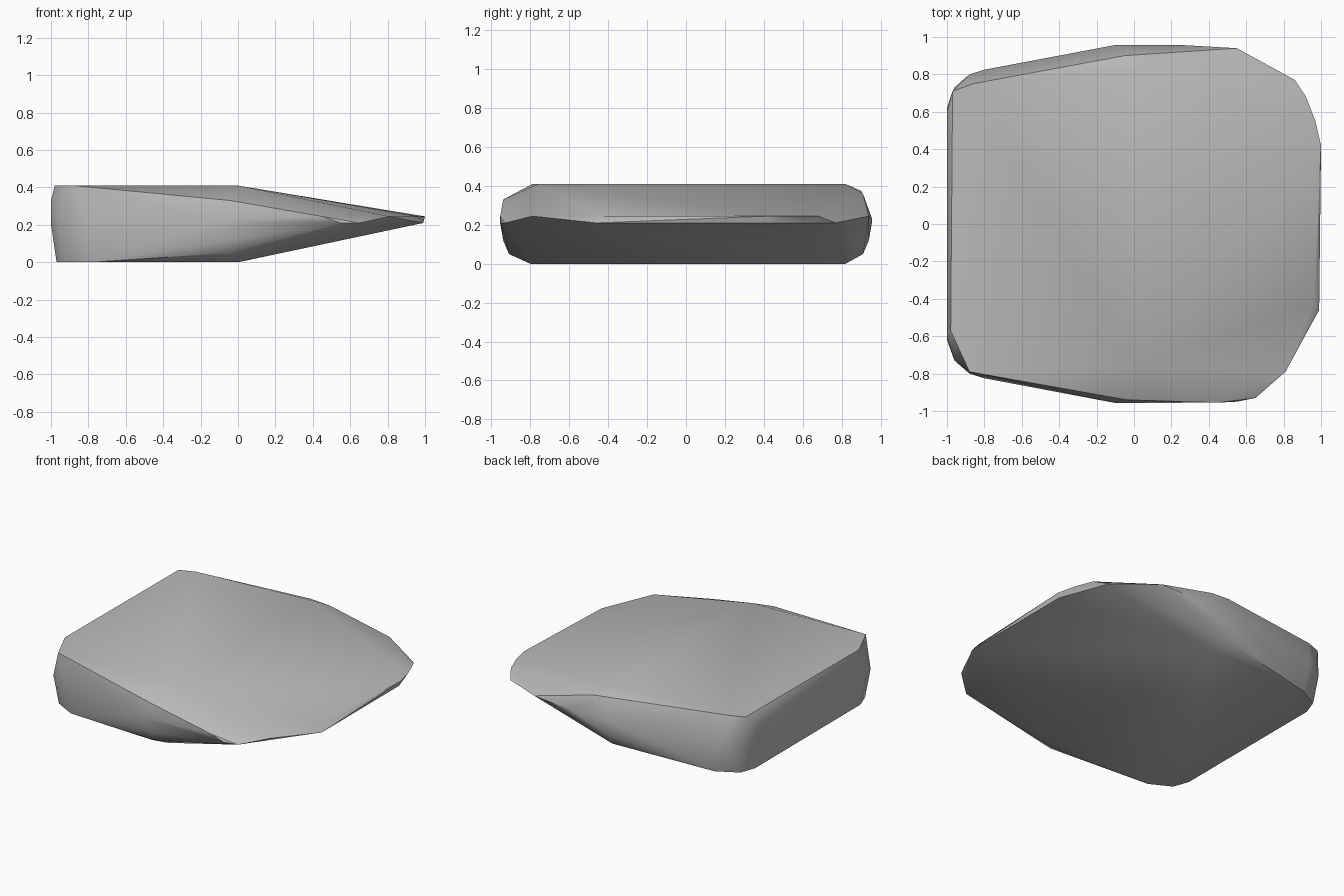
import bpy
import bmesh
import math

# Remove the default object
default_cube = bpy.data.objects.get("Cube")
if default_cube:
    bpy.data.objects.remove(default_cube, do_unlink=True)


def make_material(name, colour):
    material = bpy.data.materials.new(name)
    material.use_nodes = True
    material.diffuse_color = colour
    shader = material.node_tree.nodes["Principled BSDF"]
    shader.inputs["Base Color"].default_value = colour
    return material


def make_hull(name, points, material):
    """Wrap a tight faceted skin around the points and shade it softly."""
    mesh = bpy.data.meshes.new(name)
    obj = bpy.data.objects.new(name, mesh)
    bpy.context.collection.objects.link(obj)
    bm = bmesh.new()
    for point in points:
        bm.verts.new(point)
    bmesh.ops.convex_hull(bm, input=list(bm.verts))
    loose = [vert for vert in bm.verts if not vert.link_faces]
    bmesh.ops.delete(bm, geom=loose, context="VERTS")
    bmesh.ops.recalc_face_normals(bm, faces=list(bm.faces))
    bm.to_mesh(mesh)
    bm.free()
    mesh.materials.append(material)
    bpy.ops.object.select_all(action="DESELECT")
    obj.select_set(True)
    bpy.context.view_layer.objects.active = obj
    bpy.ops.object.shade_smooth_by_angle(angle=math.radians(30))
    return obj


def at_height(z, outline):
    return [(x, y, z) for x, y in outline]


height = 0.41

# Flat upper face, ending at the cross ridge
top_face = at_height(height, [
    (-.98, -.57), (-.88, -.79), (0, -.76),
    (0, .82), (-.86, .75), (-.97, .71),
])

# Flat underside, ending at the lower cross ridge
bottom_face = at_height(0, [
    (-.97, -.6), (-.93, -.71), (-.78, -.79), (0, -.8),
    (0, .82), (-.78, .79), (-.93, .71), (-.97, .6),
])

# Thick blunt end with rounded corners, mirrored front to back
blunt_end = []
for side in (-1, 1):
    for x, y in [(-1, .62), (-.96, .73), (-.88, .8), (-.8, .825)]:
        blunt_end.append((x, side * y, height / 2))
    blunt_end.append((-1, side * .6, height * .8))

# Bulging flanks, with a shoulder above and a chamfer below
flanks = []
for side in (-1, 1):
    flanks += [
        (-.1, side * .957, .22),
        (-.02, side * .94, .12),
        (-.05, side * .91, .05),
    ]
flanks += [(-.04, -.94, .33), (-.05, .9, .375), (.1, .91, .36), (.25, .957, .23)]

# Thin edge at the tapered end, running from front to back
taper_edge = at_height(.21, [(.65, -.93), (.55, -.95), (.99, -.46), (.99, .42), (.86, .77)])
taper_edge += at_height(.245, [
    (.45, -.955), (.81, -.79), (.965, -.42), (1, .42),
    (.97, .55), (.92, .68), (.55, .94),
])

stone = make_material("stone grey", (.5, .5, .5, 1))
make_hull("wedge_stone", top_face + bottom_face + blunt_end + flanks + taper_edge, stone)
